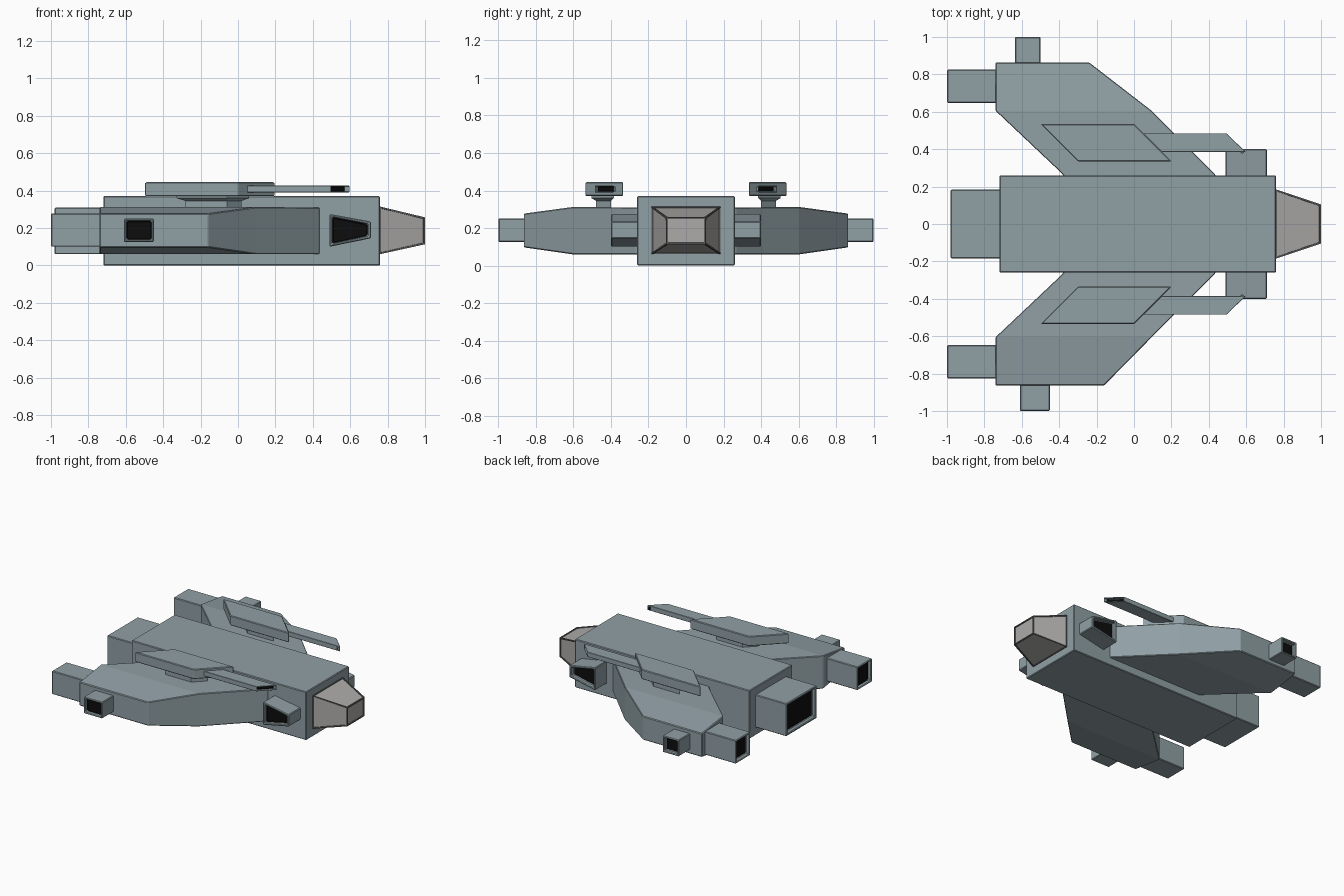
import bpy, bmesh

if "Cube" in bpy.data.objects:
    bpy.data.objects.remove(bpy.data.objects["Cube"])


def material(name, rgb):
    m = bpy.data.materials.new(name)
    m.diffuse_color = (*rgb, 1)
    m.use_nodes = True
    m.node_tree.nodes["Principled BSDF"].inputs["Base Color"].default_value = m.diffuse_color
    return m


HULL = material("hull", (0.28, 0.35, 0.375))
DARK = material("opening", (0.004, 0.004, 0.004))
GLASS = material("glass", (0.42, 0.41, 0.40))
FRAME = material("frame", (0.12, 0.12, 0.12))


def loft(name, loops, rim=0, depth=0.03, bevel=0.005, mats=(HULL, DARK), panes=False):
    """Skin between matching loops; rim > 0 sinks a dark opening into the last cap."""
    bm = bmesh.new()
    rings = [[bm.verts.new(p) for p in loop] for loop in loops]
    for a, b in zip(rings, rings[1:]):
        for i in range(len(a)):
            j = (i + 1) % len(a)
            bm.faces.new((a[i], a[j], b[j], b[i]))
    bm.faces.new(rings[0])
    cap = bm.faces.new(rings[-1])
    bmesh.ops.recalc_face_normals(bm, faces=bm.faces[:])
    if panes:
        faces = bm.faces[:]
        bmesh.ops.inset_individual(bm, faces=faces, thickness=0.012)
        bmesh.ops.inset_individual(bm, faces=faces, thickness=0.001, depth=-0.006)
        for f in faces:
            f.material_index = 1
    elif rim:
        bmesh.ops.inset_region(bm, faces=[cap], thickness=rim)
        bmesh.ops.inset_region(bm, faces=[cap], thickness=0.001, depth=-depth)
        cap.material_index = 1
    me = bpy.data.meshes.new(name)
    bm.to_mesh(me)
    bm.free()
    for m in mats:
        me.materials.append(m)
    ob = bpy.data.objects.new(name, me)
    bpy.context.collection.objects.link(ob)
    if bevel:
        mod = ob.modifiers.new("edge", "BEVEL")
        mod.width, mod.segments = bevel, 1
        mod.limit_method = 'ANGLE'
    return ob


def rect_x(x, y0, y1, z0, z1):
    return [(x, y0, z0), (x, y1, z0), (x, y1, z1), (x, y0, z1)]


def rect_y(y, x0, x1, z0, z1):
    return [(x0, y, z0), (x1, y, z0), (x1, y, z1), (x0, y, z1)]


def flat(points, z, s):
    return [(x, s * y, z) for x, y in points]


# Fuselage, belly hatch and main engine
loft("fuselage", [rect_x(-0.72, -0.26, 0.26, 0, 0.37), rect_x(0.76, -0.26, 0.26, 0, 0.37)])
loft("belly_hatch", [rect_x(-0.3, -0.16, 0.16, 0, 0.01),
                     rect_x(0.2, -0.16, 0.16, 0, 0.01)], bevel=0)
loft("main_engine", [rect_x(-0.70, -0.185, 0.185, 0.06, 0.31),
                     rect_x(-0.98, -0.185, 0.185, 0.06, 0.31)], rim=0.025)

# Glazed nose
loft("cockpit", [rect_x(0.758, -0.185, 0.185, 0.06, 0.315),
                 rect_x(1.0, -0.105, 0.105, 0.113, 0.257)],
     bevel=0, mats=(FRAME, GLASS), panes=True)

for s, side in ((1, "left"), (-1, "right")):
    tip_front = -0.24 if s > 0 else -0.16
    root_back = -0.38
    # Swept wing, thinner towards the tip
    loft(side + "_wing", [rect_y(s * 0.24, root_back, 0.44, 0.06, 0.31),
                          rect_y(s * 0.265, root_back, 0.435, 0.06, 0.31),
                          rect_y(s * 0.605, -0.74, 0.095, 0.06, 0.312),
                          rect_y(s * 0.864, -0.74, tip_front, 0.097, 0.277)])
    # Wing engine
    loft(side + "_wing_engine", [rect_x(-0.72, s * 0.648, s * 0.825, 0.1, 0.278),
                                 rect_x(-1.0, s * 0.648, s * 0.825, 0.1, 0.278)], rim=0.018)
    # Wing-tip thruster
    x0, x1 = (-0.637, -0.5) if s > 0 else (-0.61, -0.45)
    loft(side + "_tip_thruster", [rect_y(s * 0.84, x0, x1, 0.125, 0.25),
                                  rect_y(s * 1.0, x0, x1, 0.125, 0.25)], rim=0.018)
    # Tapered side intake by the nose
    shape = [(0.49, 0.10), (0.71, 0.145), (0.71, 0.235), (0.49, 0.275)]
    loft(side + "_intake", [[(x, s * y, z) for x, z in shape] for y in (0.24, 0.40)], rim=0.022)
    # Turret: pedestal, collar, slab and barrel
    neck = [(-0.28, 0.48), (-0.06, 0.48), (0.02, 0.40), (-0.2, 0.40)]
    collar = [(-0.33, 0.505), (-0.06, 0.505), (0.06, 0.385), (-0.21, 0.385)]
    slab = [(-0.5, 0.535), (0, 0.535), (0.2, 0.335), (-0.3, 0.335)]
    loft(side + "_turret_neck", [flat(neck, 0.30, s), flat(neck, 0.352, s)], bevel=0)
    loft(side + "_turret_collar", [flat(neck, 0.345, s), flat(collar, 0.36, s),
                                   flat(collar, 0.375, s)], bevel=0)
    loft(side + "_turret_slab", [flat(slab, 0.37, s), flat(slab, 0.445, s)])
    loft(side + "_turret_barrel",
         [[(xo, s * 0.485, 0.39), (xi, s * 0.385, 0.39), (xi, s * 0.385, 0.427), (xo, s * 0.485, 0.427)]
          for xo, xi in ((0.0, 0.1), (0.495, 0.597))], rim=0.007, depth=0.02, bevel=0.002)
